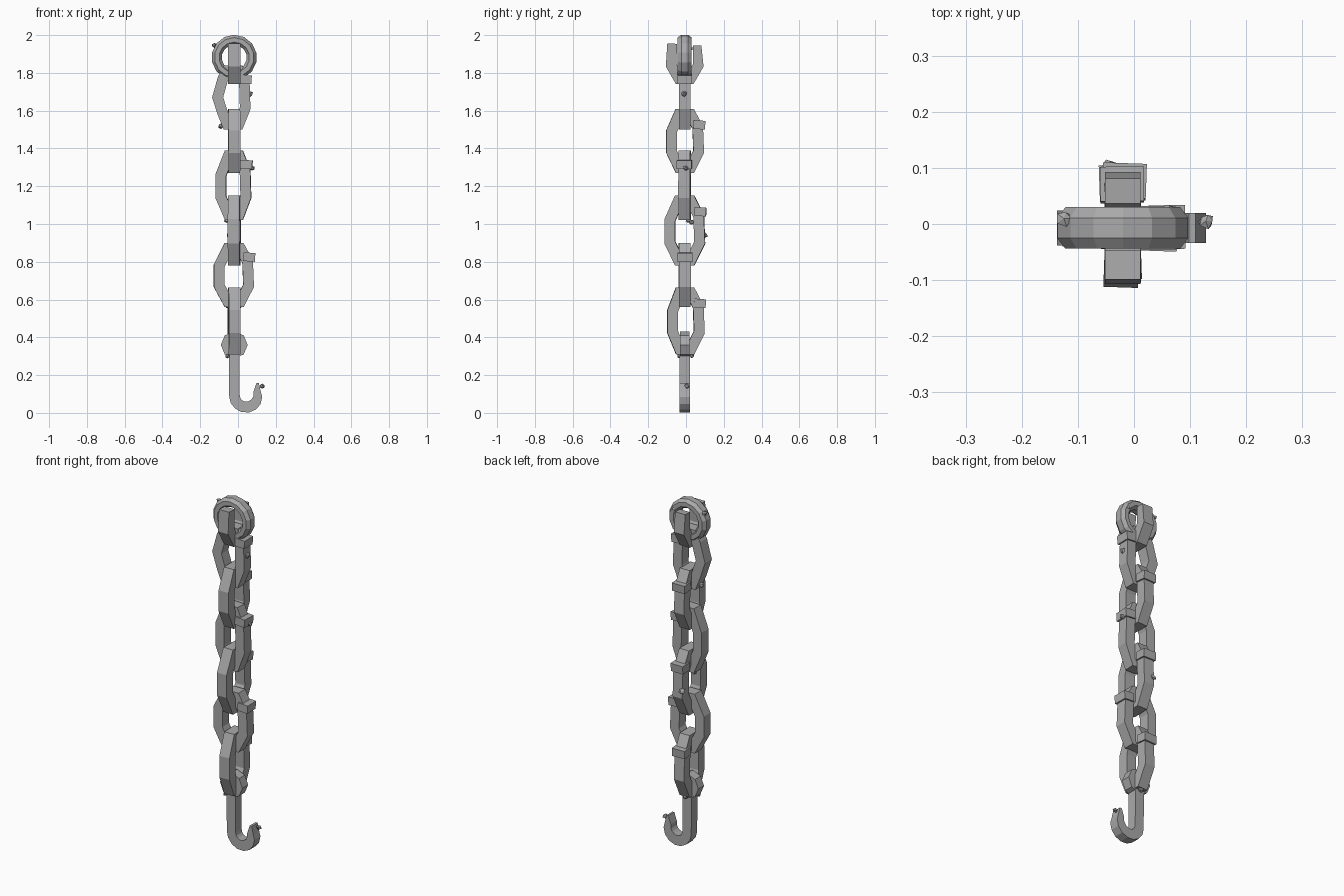
import bpy, bmesh, math, random
from mathutils import Vector, Matrix

random.seed(4)
if "Cube" in bpy.data.objects:
    bpy.data.objects.remove(bpy.data.objects["Cube"])

iron = bpy.data.materials.new("iron_grey")
iron.use_nodes = True
GREY = (0.4, 0.4, 0.4, 1)
iron.diffuse_color = GREY
iron.node_tree.nodes["Principled BSDF"].inputs["Base Color"].default_value = GREY

CX, CY = -0.02, -0.007   # axis of the hanging chain


def finish(name, bm):
    bmesh.ops.recalc_face_normals(bm, faces=bm.faces)
    mesh = bpy.data.meshes.new(name)
    bm.to_mesh(mesh)
    bm.free()
    mesh.materials.append(iron)
    obj = bpy.data.objects.new(name, mesh)
    bpy.context.collection.objects.link(obj)
    return obj


def sweep(name, path, thick, section, closed=True, turn=0):
    """Sweep a section (across, depth) along a flat path in XZ, then turn it about the chain axis."""
    bm = bmesh.new()
    n = len(path)
    pts = [Vector(p) for p in path]
    rings = []
    for i, p in enumerate(pts):
        before = pts[i - 1] if closed or i else p * 2 - pts[1]
        after = pts[(i + 1) % n] if closed or i < n - 1 else p * 2 - pts[i - 1]
        a, b = (p - before).normalized(), (after - p).normalized()
        tangent = (a + b).normalized()
        normal = Vector((-tangent.y, tangent.x))
        miter = thick[i] / 2 / max(0.6, a.dot(tangent))
        ring = []
        for across, depth in section:
            q = p + normal * across * miter
            ring.append(bm.verts.new((q.x, depth, q.y)))
        rings.append(ring)
    m = len(section)
    for i in range(n if closed else n - 1):
        r, s = rings[i], rings[(i + 1) % n]
        for j in range(m):
            k = (j + 1) % m
            bm.faces.new((r[j], r[k], s[k], s[j]))
    if not closed:
        bm.faces.new(rings[0])
        bm.faces.new(rings[-1])
    bm.transform(Matrix.Translation((CX, CY, 0)) @ Matrix.Rotation(math.radians(turn), 4, "Z"))
    return finish(name, bm)


def bar(depth):
    return [(-1, -depth), (1, -depth), (1, depth), (-1, depth)]


def block(name, size, place, turn=0, lean=0):
    bm = bmesh.new()
    bmesh.ops.create_cube(bm, size=1)
    bm.transform(Matrix.Diagonal((*size, 1)))
    bm.transform(Matrix.Rotation(math.radians(lean), 4, "Y"))
    bm.transform(Matrix.Translation(place))
    bm.transform(Matrix.Translation((CX, CY, 0)) @ Matrix.Rotation(math.radians(turn), 4, "Z"))
    return finish(name, bm)


def circle(cz, radius, sides):
    return [(radius * math.sin(math.tau * i / sides), cz + radius * math.cos(math.tau * i / sides))
            for i in range(sides)]


# Top ring with a chamfered section
chamfered = [(-1, -.018), (-.45, -.037), (.45, -.037), (1, -.018),
             (1, .018), (.45, .037), (-.45, .037), (-1, .018)]
sweep("top_ring", circle(1.882, 0.093, 14), [0.052] * 14, chamfered)

# Open shackle straddling the ring
shackle = [(-.066, 1.955), (-.072, 1.84), (-.03, 1.768), (.03, 1.768), (.072, 1.84), (.066, 1.945)]
sweep("shackle", shackle, [.052, .055, .056, .056, .055, .045], bar(.032), closed=False, turn=90)

# Chain links: top, bottom, left reach, right reach, left bend height, turn
LINK = [(-.42, 1), (.42, 1), (.93, .5), (1, -.4), (.42, -1), (-.42, -1), (-1, -.4), (-1, .35)]
links = [
    (1.84, 1.50, .088, .058, 1, 0),
    (1.61, 1.27, .07, .074, 0, 91),
    (1.39, 1.02, .07, .062, 0, -2),
    (1.15, .78, .078, .08, 0, 88),
    (.90, .56, .08, .076, 0, 1),
    (.665, .31, .064, .077, 0, 92),
]
for i, (top, bottom, left, right, bulge, turn) in enumerate(links):
    mid, half = (top + bottom) / 2, (top - bottom) / 2 - .028
    path = [(u * (left if u < 0 else right), mid + v * half) for u, v in LINK]
    if bulge:   # first link has a single pointed bend on its left side
        path[-2:] = [(-.06, mid - half * .6), (-left, mid), (-.06, mid + half * .7)]
    sweep(f"chain_link_{i + 1}", path, [.056] * len(path), bar(.031), turn=turn)
    # Weld collar on the upper right shoulder
    collar_z = top - (.075 if i in (0, 2, 4) else .085)
    block(f"weld_collar_{i + 1}", (.062, .078, .046), (right + .003, 0, collar_z), turn, 4)

# Hook eye, shank and tapering hook
sweep("hook_eye", circle(.36, .044, 8), [.05] * 8, bar(.026))
hook = [(0, .33), (0, .2)]
for i in range(9):
    a = math.radians(180 + i * 25)
    hook.append((.063 + .062 * math.cos(a), .092 + .062 * math.sin(a)))
hook.append((.124, .158))
sweep("hook", hook, [.056] * 8 + [.052, .046, .038, .012], bar(.027), closed=False)

# Small rough lumps of slag
lumps = [(-.125, .01, 1.945), (.06, .02, 1.93), (.066, -.01, 1.69), (-.09, -.01, 1.52),
         (.075, 0, 1.295), (-.06, .01, 1.02), (-.045, .1, .94), (-.01, .03, 1.01),
         (-.055, -.03, .3), (-.02, .03, .305), (.128, .005, .142)]
for i, place in enumerate(lumps):
    bm = bmesh.new()
    bmesh.ops.create_icosphere(bm, subdivisions=1, radius=.015)
    for v in bm.verts:
        v.co *= random.uniform(.75, 1.2)
    bm.transform(Matrix.Translation(place))
    finish(f"slag_lump_{i + 1}", bm)
